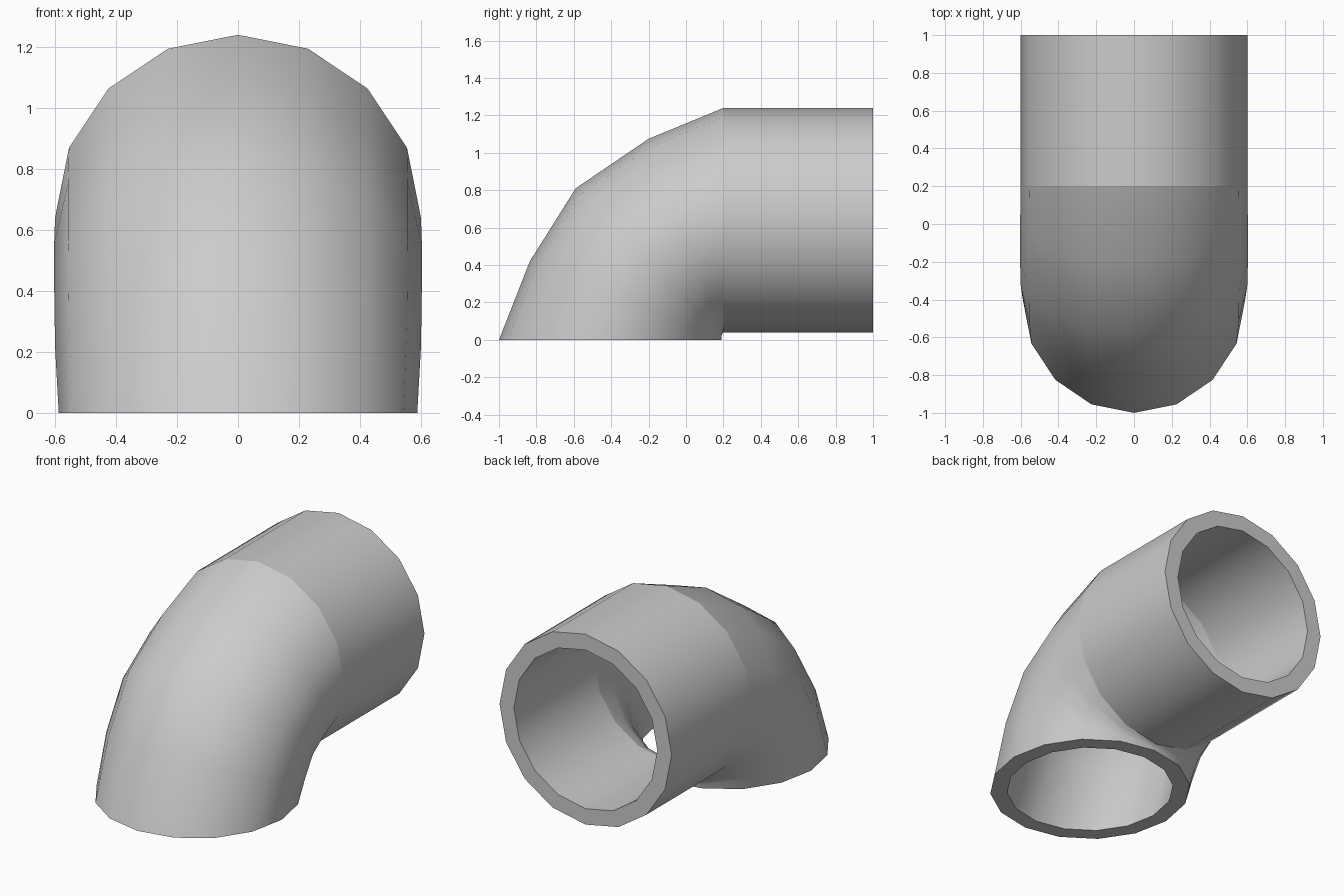
import bpy, bmesh, math

if "Cube" in bpy.data.objects:
    bpy.data.objects.remove(bpy.data.objects["Cube"])

SIDES = 16
WALL = 0.1

# Stations along the pipe: far (outer bend) y,z ; near (inner bend) y,z ; half width in x
STATIONS = [
    ((0.20, 1.24), (1.00, 1.24), (1.00, 0.04), 0.600),
    ((0.20, 1.24), (0.20, 1.24), (0.20, 0.04), 0.600),
    (None, (-0.20, 1.075), (0.195, 0.033), 0.603),
    (None, (-0.59, 0.81), (0.19, 0.025), 0.603),
    (None, (-0.835, 0.42), (0.19, 0.012), 0.600),
    (None, (-1.00, 0.00), (0.19, 0.00), 0.588),
]


def ring(bm, far, near, width, inset):
    """Elliptical cross-section spanning far-near in the yz plane."""
    cy, cz = (far[0] + near[0]) / 2, (far[1] + near[1]) / 2
    hy, hz = (far[0] - near[0]) / 2, (far[1] - near[1]) / 2
    length = math.hypot(hy, hz)
    k = (length - inset) / length
    verts = []
    for i in range(SIDES):
        a = 2 * math.pi * i / SIDES
        c, s = math.cos(a) * k, math.sin(a)
        verts.append(bm.verts.new(((width - inset) * s, cy + hy * c, cz + hz * c)))
    return verts


def bridge(bm, a, b):
    for i in range(SIDES):
        j = (i + 1) % SIDES
        bm.faces.new((a[i], a[j], b[j], b[i]))


# Hollow elbow: outer skin, inner skin and the two end rims
bm = bmesh.new()
outer = [ring(bm, f, n, w, 0) for _, f, n, w in STATIONS]
inner = [ring(bm, f, n, w, WALL) for _, f, n, w in STATIONS]
for skin in (outer, inner):
    for a, b in zip(skin, skin[1:]):
        bridge(bm, a, b)
bridge(bm, outer[0], inner[0])
bridge(bm, outer[-1], inner[-1])
bmesh.ops.recalc_face_normals(bm, faces=bm.faces)

mesh = bpy.data.meshes.new("pipe_elbow")
bm.edges.ensure_lookup_table()
# Crisp seam where the straight length meets the bend
seam = {v for skin in (outer, inner) for v in skin[1]}
bm.edges.index_update()
sharp = [e.index for e in bm.edges if e.verts[0] in seam and e.verts[1] in seam]
bm.to_mesh(mesh)
bm.free()
elbow = bpy.data.objects.new("pipe_elbow", mesh)
bpy.context.collection.objects.link(elbow)

# Smooth shading with sharp rims
bpy.context.view_layer.objects.active = elbow
elbow.select_set(True)
bpy.ops.object.shade_smooth_by_angle(angle=math.radians(40))
for i in sharp:
    mesh.edges[i].use_edge_sharp = True
